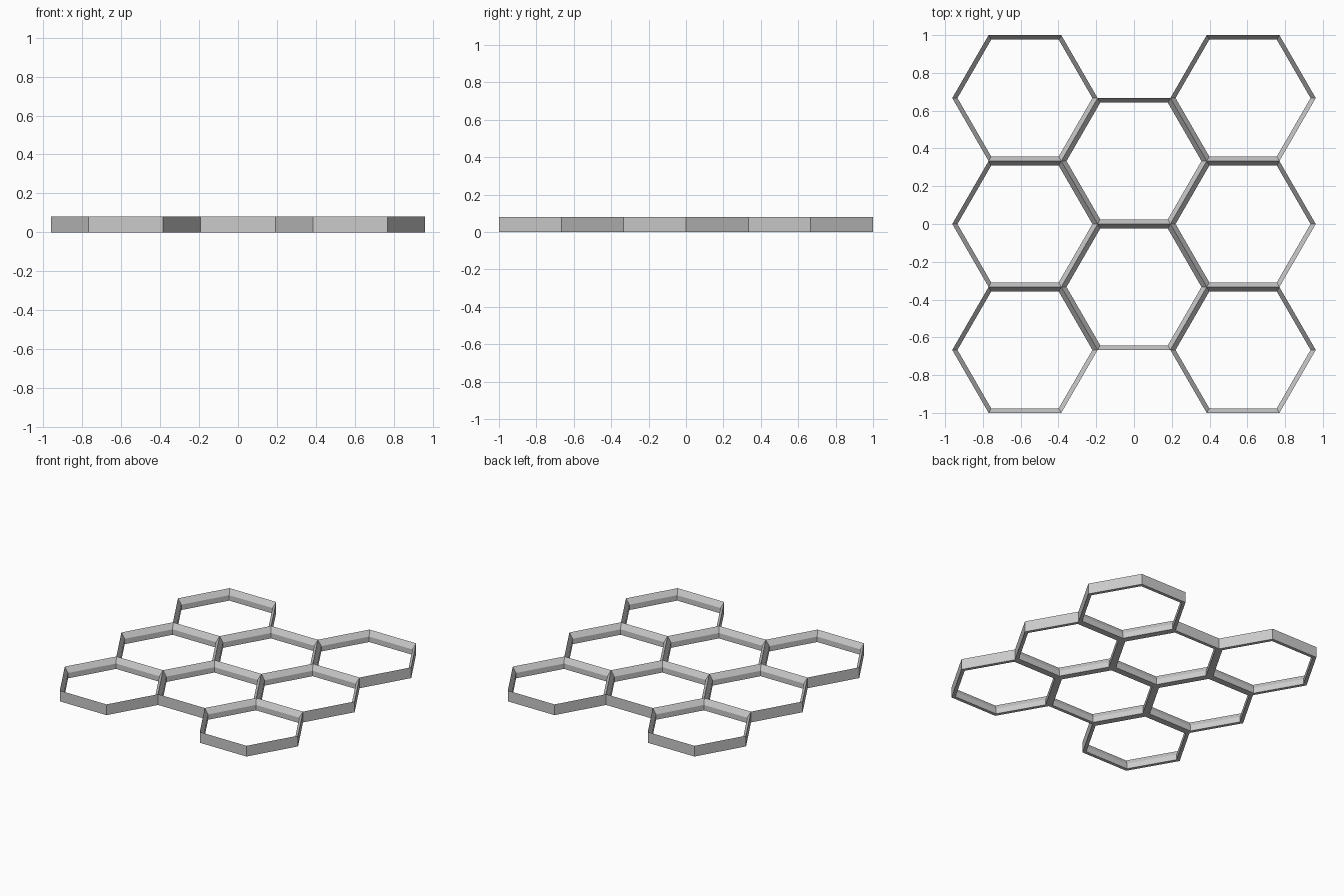
import bpy
import bmesh
from math import radians, sin, cos, sqrt
from mathutils import Vector

cube = bpy.data.objects.get("Cube")
if cube:
    bpy.data.objects.remove(cube, do_unlink=True)

APOTHEM = 1 / 3
RADIUS = APOTHEM * 2 / sqrt(3)
HEIGHT = 0.08
SHOULDER = 0.04      # height where the inner wall starts to slope outward
RIM = 0.024          # width of one cell's rim

grey = bpy.data.materials.new("plain grey")
grey.use_nodes = True
colour = (0.6, 0.6, 0.6, 1)
grey.diffuse_color = colour
grey.node_tree.nodes["Principled BSDF"].inputs["Base Color"].default_value = colour

# Cell centres: two outer columns of three and a middle column of two
centres = [Vector((side * 1.5 * RADIUS, row * 2 * APOTHEM, 0))
           for side in (-1, 1) for row in (-1, 0, 1)]
centres += [Vector((0, row * APOTHEM, 0)) for row in (-1, 1)]


def hexagon(bm, centre, radius, z):
    return [bm.verts.new(centre + Vector((radius * cos(radians(60 * k)),
                                          radius * sin(radians(60 * k)), z)))
            for k in range(6)]


def has_neighbour(centre, k):
    angle = radians(60 * k + 30)
    target = centre + Vector((cos(angle), sin(angle), 0)) * 2 * APOTHEM
    return any((c - target).length < 0.01 for c in centres)


bm = bmesh.new()
inner = RADIUS * (APOTHEM - RIM) / APOTHEM
for centre in centres:
    # Rim profile: outer top, inner shoulder, inner foot, outer foot
    rings = [hexagon(bm, centre, r, z) for r, z in
             ((RADIUS, HEIGHT), (inner, SHOULDER), (inner, 0), (RADIUS, 0))]
    for k in range(6):
        n = (k + 1) % 6
        # The outer wall is left out where two cells share a side
        for i in range(3 if has_neighbour(centre, k) else 4):
            a, b = rings[i], rings[(i + 1) % 4]
            bm.faces.new((a[k], a[n], b[n], b[k]))

# Weld the cells into one continuous lattice
bmesh.ops.remove_doubles(bm, verts=bm.verts[:], dist=0.001)
bmesh.ops.recalc_face_normals(bm, faces=bm.faces[:])

mesh = bpy.data.meshes.new("honeycomb_lattice")
bm.to_mesh(mesh)
bm.free()
mesh.materials.append(grey)
lattice = bpy.data.objects.new("honeycomb_lattice", mesh)
bpy.context.collection.objects.link(lattice)
